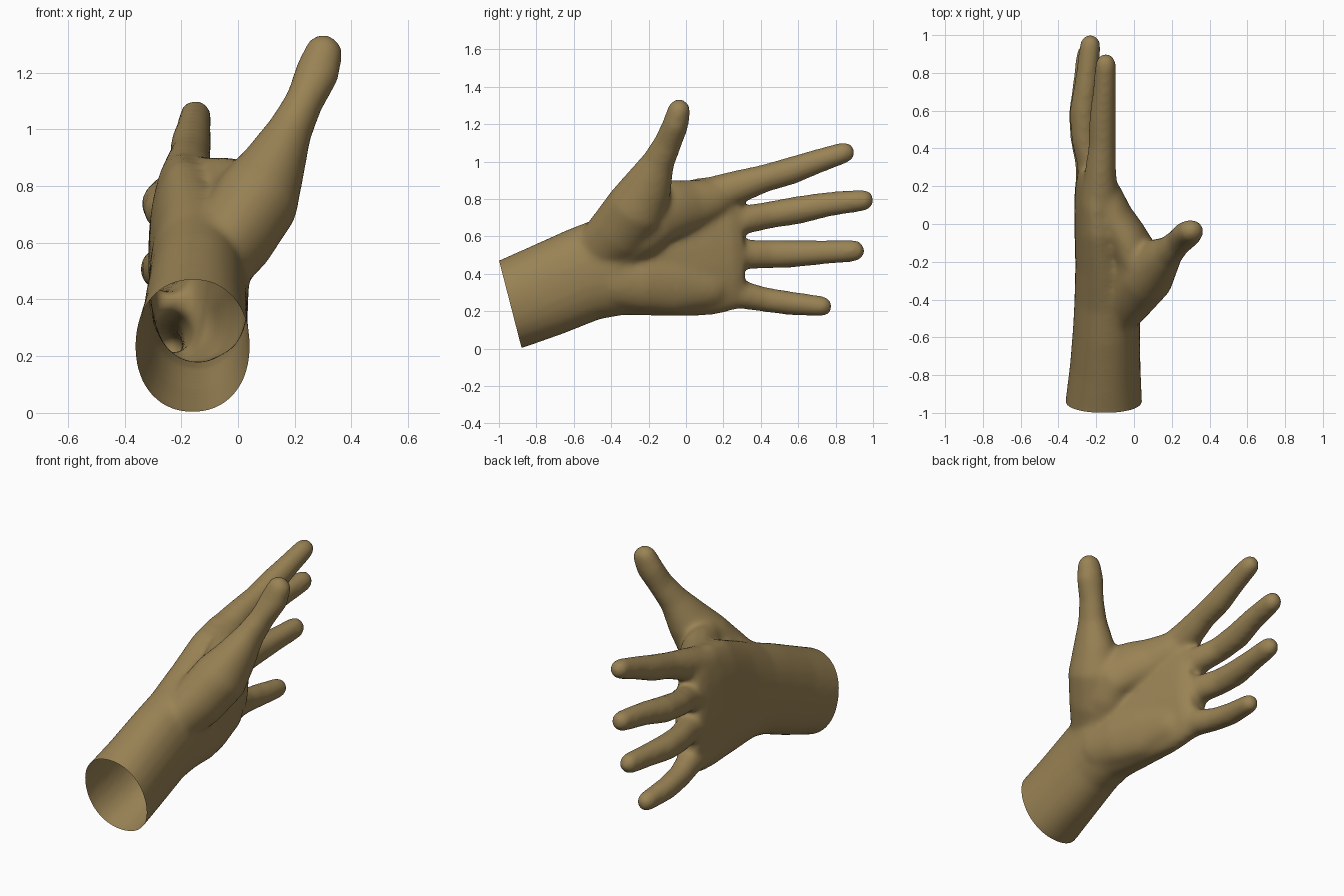
import bpy, bmesh, math
from mathutils import Vector

cube = bpy.data.objects.get("Cube")
if cube:
    bpy.data.objects.remove(cube, do_unlink=True)

skin = bpy.data.materials.new("tan_skin")
skin.use_nodes = True
TAN = (0.32, 0.225, 0.09, 1)
skin.diffuse_color = TAN
skin.node_tree.nodes["Principled BSDF"].inputs["Base Color"].default_value = TAN

SIDES = 24
bm = bmesh.new()


def loft(path, power=2.0, tip=True):
    """Closed tube; each path entry is x, y, z, half thickness, half width."""
    pts = [Vector(p[:3]) for p in path]
    rings = []
    for i, p in enumerate(path):
        t = (pts[min(i + 1, len(pts) - 1)] - pts[max(i - 1, 0)]).normalized()
        rings.append((pts[i], t, p[3], p[4]))
    if tip:  # rounded end
        c, t, a, b = rings[-1]
        for ang in (0.4, 0.8, 1.15, 1.4):
            k = math.cos(ang)
            rings.append((c + t * b * math.sin(ang), t, a * k, b * k))
    loops = []
    for c, t, a, b in rings:
        u = Vector((1, 0, 0))
        u = (u - t * u.dot(t)).normalized()
        v = t.cross(u)
        loop = []
        for k in range(SIDES):
            ang = math.tau * k / SIDES
            cs, sn = math.cos(ang), math.sin(ang)
            ex = math.copysign(abs(cs) ** (2 / power), cs)
            ey = math.copysign(abs(sn) ** (2 / power), sn)
            loop.append(bm.verts.new(c + u * a * ex + v * b * ey))
        loops.append(loop)
    for lo, hi in zip(loops, loops[1:]):
        for k in range(SIDES):
            n = (k + 1) % SIDES
            bm.faces.new((lo[k], lo[n], hi[n], hi[k]))
    bm.faces.new(loops[0][::-1])
    bm.faces.new(loops[-1])


# forearm and palm
loft([(-.165, -1.15, .18, .21, .24), (-.16, -.94, .235, .203, .242),
      (-.152, -.75, .31, .187, .25), (-.145, -.55, .395, .178, .255),
      (-.138, -.4, .44, .178, .27), (-.16, -.2, .485, .152, .32),
      (-.185, 0, .53, .132, .365), (-.2, .13, .55, .118, .37),
      (-.21, .24, .562, .1, .355), (-.22, .3, .565, .075, .315)],
     power=2.15, tip=False)

# thumb with its fleshy base
loft([(-.13, -.62, .42, .08, .1), (-.085, -.48, .51, .115, .14),
      (-.015, -.36, .62, .145, .165), (.068, -.26, .755, .152, .165),
      (.13, -.2, .88, .112, .13), (.185, -.147, 1.0, .079, .088),
      (.235, -.097, 1.1, .068, .075), (.28, -.055, 1.2, .08, .07),
      (.302, -.038, 1.272, .069, .063)])

# web running from the wrist past the thumb to the index finger
loft([(-.14, -.6, .42, .1, .12), (-.08, -.42, .53, .125, .16),
      (-.01, -.27, .65, .13, .18), (.012, -.16, .73, .12, .175),
      (-.045, -.06, .75, .11, .155), (-.105, .04, .77, .1, .135),
      (-.16, .15, .8, .1, .11)])

# heel pad below the little finger
loft([(-.13, -.55, .33, .11, .12), (-.08, -.38, .365, .12, .155),
      (-.09, -.22, .36, .112, .165), (-.125, -.05, .35, .1, .165),
      (-.17, .12, .33, .095, .12)])

# index, middle, ring and little finger
loft([(-.18, .1, .81, .105, .1), (-.177, .28, .865, .083, .09),
      (-.168, .42, .91, .072, .075), (-.166, .56, .95, .072, .075),
      (-.157, .7, 1.0, .062, .066), (-.15, .846, 1.048, .056, .058)])
loft([(-.21, .12, .65, .09, .09), (-.225, .32, .69, .077, .077),
      (-.262, .45, .715, .071, .073), (-.268, .6, .74, .073, .076),
      (-.25, .76, .772, .063, .067), (-.232, .947, .793, .056, .059)])
loft([(-.215, .12, .5, .09, .09), (-.235, .32, .503, .076, .08),
      (-.268, .45, .505, .069, .077), (-.275, .58, .507, .072, .074),
      (-.262, .74, .515, .062, .065), (-.25, .897, .523, .056, .06)])
loft([(-.21, .08, .33, .09, .11), (-.225, .29, .29, .072, .077),
      (-.25, .42, .262, .065, .067), (-.258, .55, .243, .063, .065),
      (-.245, .728, .226, .053, .056)])

bmesh.ops.recalc_face_normals(bm, faces=bm.faces)
mesh = bpy.data.meshes.new("hand")
bm.to_mesh(mesh)
bm.free()
hand = bpy.data.objects.new("hand", mesh)
bpy.context.collection.objects.link(hand)

# fuse the parts into one soft skin
fuse = hand.modifiers.new("fuse", 'REMESH')
fuse.mode = 'VOXEL'
fuse.voxel_size = 0.014
soften = hand.modifiers.new("soften", 'SMOOTH')
soften.factor = 0.5
soften.iterations = 20
fused = bpy.data.meshes.new_from_object(
    hand.evaluated_get(bpy.context.evaluated_depsgraph_get()))
hand.modifiers.clear()

# slice the forearm open at a slant, leaving a hollow shell
bm = bmesh.new()
bm.from_mesh(fused)
bmesh.ops.bisect_plane(bm, geom=bm.verts[:] + bm.edges[:] + bm.faces[:],
                       plane_co=(0, -.94, .24), plane_no=(0, -.97, -.25),
                       clear_outer=True)
for f in bm.faces:
    f.smooth = True
    f.material_index = 0
bm.to_mesh(fused)
bm.free()
hand.data = fused
bpy.data.meshes.remove(mesh)
fused.materials.clear()
fused.materials.append(skin)
